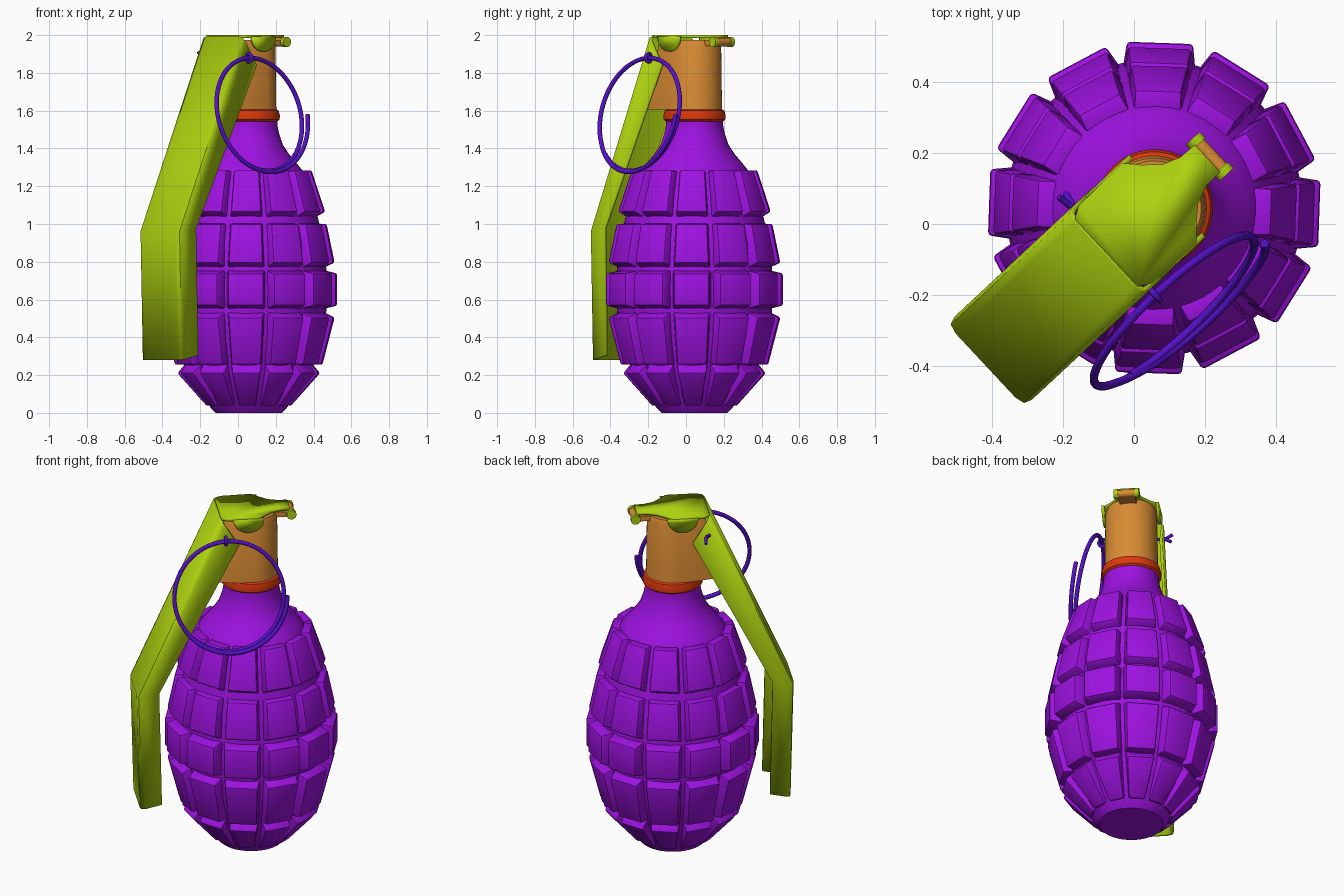
import bpy, bmesh
from math import sin, cos, pi, radians
from mathutils import Matrix, Vector

if "Cube" in bpy.data.objects:
    bpy.data.objects.remove(bpy.data.objects["Cube"])

# Local frame: +x runs along the lever towards its hinge, then all is turned into place
PLACE = Matrix.Translation((0.057, 0.045, 0)) @ Matrix.Rotation(radians(43), 4, 'Z')


def material(name, rgb):
    m = bpy.data.materials.new(name)
    m.diffuse_color = (*rgb, 1)
    m.use_nodes = True
    m.node_tree.nodes["Principled BSDF"].inputs["Base Color"].default_value = m.diffuse_color
    return m


PURPLE = material("purple", (0.34, 0.006, 0.75))
LIME = material("lime", (0.42, 0.64, 0.005))
ORANGE = material("orange", (0.69, 0.26, 0.033))
RED = material("red", (0.71, 0.04, 0.004))
VIOLET = material("violet", (0.09, 0.005, 0.57))


def finish(name, bm, mat, angle=35, thickness=0):
    bmesh.ops.recalc_face_normals(bm, faces=bm.faces)
    me = bpy.data.meshes.new(name)
    bm.to_mesh(me)
    bm.free()
    ob = bpy.data.objects.new(name, me)
    bpy.context.collection.objects.link(ob)
    me.materials.append(mat)
    ob.matrix_world = PLACE
    bpy.ops.object.select_all(action='DESELECT')
    ob.select_set(True)
    bpy.context.view_layer.objects.active = ob
    bpy.ops.object.shade_smooth_by_angle(angle=radians(angle))
    if thickness:
        mod = ob.modifiers.new("thickness", 'SOLIDIFY')
        mod.thickness, mod.offset = thickness, 0
    return ob


def lathe(name, profile, mat, steps=48):
    bm = bmesh.new()
    vs = [bm.verts.new((r, 0, z)) for r, z in profile]
    es = [bm.edges.new(p) for p in zip(vs, vs[1:])]
    bmesh.ops.spin(bm, geom=vs + es, cent=(0, 0, 0), axis=(0, 0, 1),
                   angle=2 * pi, steps=steps)
    bmesh.ops.remove_doubles(bm, verts=bm.verts, dist=1e-4)
    return finish(name, bm, mat)


def wire(name, strands, radius, mat):
    cu = bpy.data.curves.new(name, 'CURVE')
    cu.dimensions = '3D'
    cu.bevel_depth, cu.bevel_resolution, cu.use_fill_caps = radius, 3, True
    for pts in strands:
        sp = cu.splines.new('POLY')
        sp.points.add(len(pts) - 1)
        for p, co in zip(sp.points, pts):
            p.co = (*co, 1)
    ob = bpy.data.objects.new(name, cu)
    bpy.context.collection.objects.link(ob)
    cu.materials.append(mat)
    ob.matrix_world = PLACE
    bpy.ops.object.select_all(action='DESELECT')
    ob.select_set(True)
    bpy.context.view_layer.objects.active = ob
    bpy.ops.object.convert(target='MESH')
    bpy.ops.object.shade_smooth_by_angle(angle=radians(50))


# Body core with neck
lathe("body_core", [(0, 0), (0.175, 0), (0.2, 0.025), (0.335, 0.23), (0.385, 0.4),
                    (0.41, 0.53), (0.418, 0.65), (0.41, 0.77), (0.397, 0.9),
                    (0.367, 1.03), (0.335, 1.15), (0.295, 1.27), (0.255, 1.32),
                    (0.213, 1.37), (0.18, 1.42), (0.16, 1.48), (0.152, 1.52),
                    (0.152, 1.57), (0, 1.57)], PURPLE)

# Raised segments: five rows of twelve
ROWS = [(0.035, 0.22, 0.21, 0.375), (0.255, 0.388, 0.505, 0.452),
        (0.568, 0.465, 0.738, 0.465), (0.795, 0.452, 1.0, 0.41),
        (1.065, 0.402, 1.285, 0.33)]
bm = bmesh.new()
for z0, r0, z1, r1 in ROWS:
    out = Vector((z1 - z0, r0 - r1)).normalized() * 0.075
    for k in range(12):
        rot = Matrix.Rotation(radians(15 + 30 * k), 3, 'Z')
        layers = []
        for d, ez, ew in ((1, 0.018, 0.022), (0, 0, 0)):
            layer = []
            for z, r, s in ((z0, r0, -1), (z1, r1, 1)):
                w = r * 0.2 + ew
                w = min(w, (r - out.x * d) * 0.262)
                for side in (-s, s):
                    p = Vector((r - out.x * d, side * w, z - out.y * d + s * ez))
                    layer.append(bm.verts.new(rot @ p))
            layers.append(layer)
        a, b = layers
        bm.faces.new(a)
        bm.faces.new(b)
        for i in range(4):
            j = (i + 1) % 4
            bm.faces.new((a[i], a[j], b[j], b[i]))
bmesh.ops.recalc_face_normals(bm, faces=bm.faces)
bmesh.ops.bevel(bm, geom=bm.edges[:], offset=0.01, segments=2, profile=0.5, affect='EDGES')
finish("body_segments", bm, PURPLE)

# Collar ring between neck and fuse
lathe("collar", [(0, 1.542), (0.15, 1.542), (0.163, 1.552), (0.165, 1.575),
                 (0.158, 1.6), (0.14, 1.61), (0, 1.61)], RED)

# Fuse housing: round towards the hinge, boxy under the lever
outline = [(0.147 * cos(t), 0.147 * sin(t)) for t in
           [radians(-90 + 7.5 * i) for i in range(25)]]
outline += [(-0.12, 0.135), (-0.26, 0.105), (-0.26, -0.105), (-0.12, -0.135)]
bm = bmesh.new()
rings = [[bm.verts.new((max(x * s, lim), y * s, z)) for x, y in outline]
         for z, s, lim in ((1.605, 1.0, -1), (1.62, 0.99, -1), (1.95, 0.96, -0.17),
                           (1.975, 0.9, -0.155))]
bm.faces.new(rings[0])
bm.faces.new(rings[-1])
for a, b in zip(rings, rings[1:]):
    for i in range(len(a)):
        j = (i + 1) % len(a)
        bm.faces.new((a[i], a[j], b[j], b[i]))
finish("fuse_housing", bm, ORANGE)

# Lever: swept channel, top plate and rounded side lugs
SECTION = [(1, -0.152), (0.2, -0.152), (0.05, -0.146), (0, -0.122)]
SECTION += [(t, -v) for t, v in reversed(SECTION)]
STATIONS = [((-0.625, 0.28), (-0.515, 0.305)), ((-0.642, 0.96), (-0.53, 0.975)),
            ((-0.185, 1.991), (-0.09, 1.84))]
bm = bmesh.new()
grid = []
for o, i in STATIONS:
    o, i = Vector(o), Vector(i)
    grid.append([bm.verts.new((p.x, v, p.y)) for p, v in
                 [(o.lerp(i, t), v) for t, v in SECTION]])
for a, b in zip(grid, grid[1:]):
    for i in range(len(a) - 1):
        bm.faces.new((a[i], a[i + 1], b[i + 1], b[i]))
half = [(-0.185, 0.13), (-0.15, 0.15), (0.02, 0.154), (0.055, 0.115), (0.1, 0.074),
        (0.15, 0.055), (0.205, 0.052)]
plate = half + [(x, -y) for x, y in reversed(half)]
bm.faces.new([bm.verts.new((x, y, 1.992)) for x, y in plate])
for s in (-1, 1):
    bm.faces.new([bm.verts.new((-0.035 + 0.085 * cos(t), s * 0.15, 1.992 - 0.08 * sin(t)))
                  for t in [pi * i / 14 for i in range(15)]])
finish("lever", bm, LIME, 30, thickness=0.016)


# Hinge: orange knuckle with lug, lime hooks at both ends
def hinge_part(name, spans, radius, mat, lug):
    bm = bmesh.new()
    for v0, v1 in spans:
        m = Matrix.Translation((0.213, (v0 + v1) / 2, 1.963)) @ Matrix.Rotation(pi / 2, 4, 'X')
        bmesh.ops.create_cone(bm, cap_ends=True, segments=20, radius1=radius,
                              radius2=radius, depth=v1 - v0, matrix=m)
        if lug:
            m = Matrix.Translation((0.165, 0, 1.958)) @ Matrix.Diagonal((0.1, v1 - v0, 0.03, 1))
            bmesh.ops.create_cube(bm, size=1, matrix=m)
    finish(name, bm, mat)


hinge_part("hinge_knuckle", [(-0.046, 0.046)], 0.022, ORANGE, True)
hinge_part("hinge_hooks", [(-0.07, -0.046), (0.046, 0.07)], 0.027, LIME, False)

# Safety pin with splayed ends and an eye for the ring
PX, PZ = -0.165, 1.88
eye = [(PX, -0.178 + 0.022 * cos(t), PZ + 0.022 * sin(t))
       for t in [2 * pi * i / 16 for i in range(17)]]
wire("safety_pin", [eye, [(PX, -0.158, PZ), (PX, 0.155, PZ)],
                    [(PX, 0.15, PZ), (PX - 0.005, 0.17, PZ + 0.006), (PX - 0.01, 0.205, PZ + 0.03)],
                    [(PX, 0.15, PZ), (PX + 0.005, 0.17, PZ - 0.006), (PX + 0.01, 0.2, PZ - 0.025)]],
     0.009, VIOLET)

# Pull ring: split coil of about one and a third turns, hanging at a tilt
coil = []
for i in range(100):
    a = -radians(495) * i / 99
    lift = 0.035 * max(0, 1 + a / radians(150))
    r = 0.302 + 0.4 * lift
    coil.append((-0.157 + r * cos(a), -0.25 + 0.23 * r * sin(a) - lift, 1.58 + 0.99 * r * sin(a)))
wire("pull_ring", [coil], 0.012, VIOLET)
